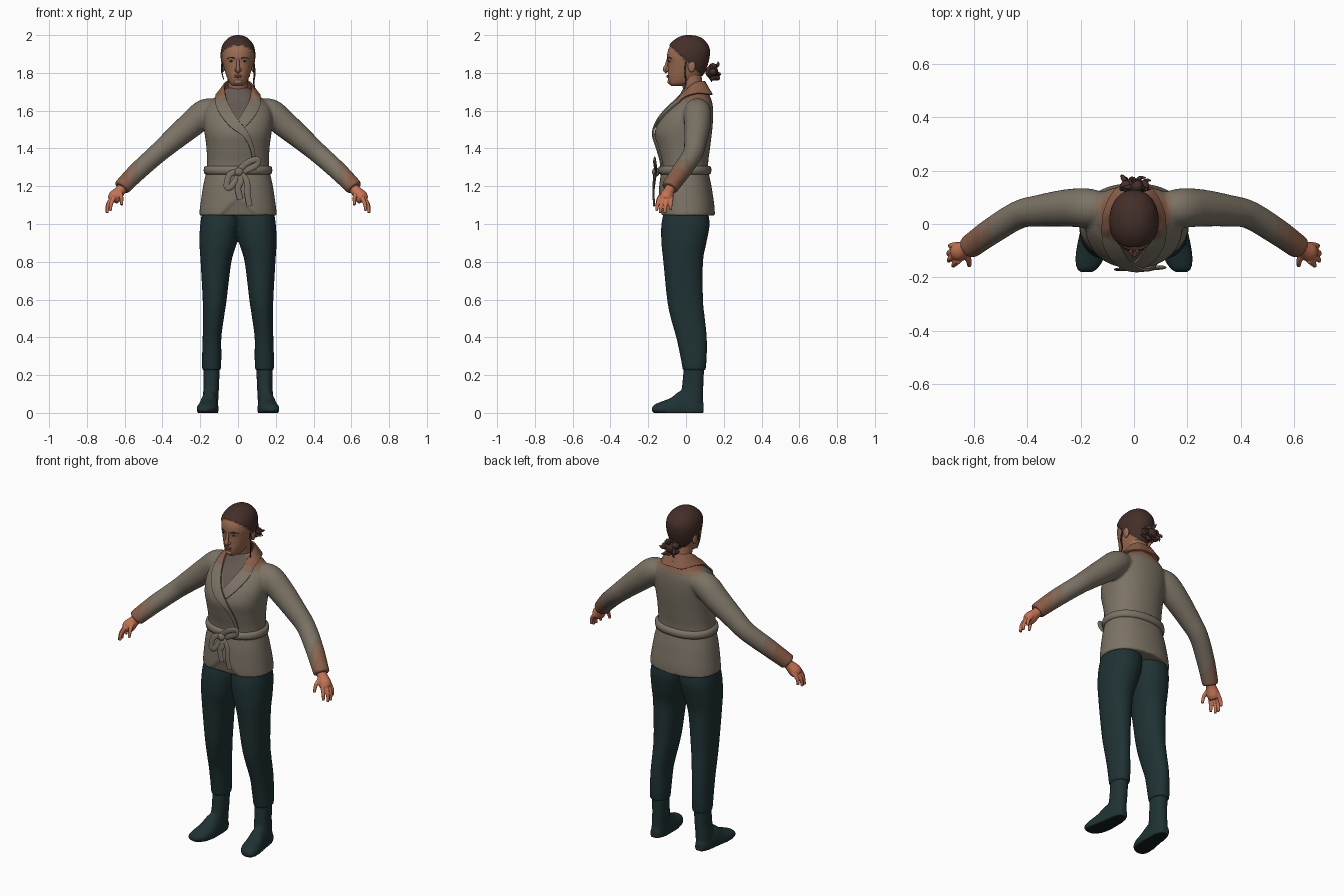
import bpy, bmesh, math, random
from math import sin, cos, pi
from mathutils import Vector, Matrix
from mathutils.bvhtree import BVHTree

if "Cube" in bpy.data.objects:
    bpy.data.objects.remove(bpy.data.objects["Cube"], do_unlink=True)
random.seed(4)

def material(name, r, g, b):
    m = bpy.data.materials.new(name)
    m.use_nodes = True
    m.diffuse_color = (r, g, b, 1)
    m.node_tree.nodes["Principled BSDF"].inputs["Base Color"].default_value = (r, g, b, 1)
    return m

JACKET = material("jacket taupe", .20, .17, .13)
FADE = material("jacket tan", .22, .14, .095)
TAN = material("jacket brown", .25, .11, .065)
SHIRT = material("shirt grey", .13, .10, .085)
FACE = material("face skin", .33, .15, .085)
HAND = material("hand skin", .55, .17, .09)
HAIR = material("hair brown", .058, .028, .022)
PANTS = material("trouser teal", .014, .032, .034)
SOLE = material("sole black", .007, .012, .013)
EYE = material("eye grey", .35, .28, .24)

def spline(pts, n):
    """Smooth interpolation through tuples of any length."""
    out = []
    for i in range(len(pts) - 1):
        a, b, c, d = (pts[max(0, min(len(pts) - 1, i + k))] for k in (-1, 0, 1, 2))
        for s in range(n):
            t = s / n
            out.append(tuple(q + .5 * t * (r - p + t * (2*p - 5*q + 4*r - w + t * (3*(q - r) + w - p)))
                             for p, q, r, w in zip(a, b, c, d)))
    return out + [tuple(pts[-1])]

def loft(bm, rings, cap=True):
    rows = [[bm.verts.new(p) for p in ring] for ring in rings]
    n = len(rows[0])
    for a, b in zip(rows, rows[1:]):
        for i in range(n):
            bm.faces.new((a[i], a[(i + 1) % n], b[(i + 1) % n], b[i]))
    if cap:
        bm.faces.new(rows[0][::-1])
        bm.faces.new(rows[-1])
    bmesh.ops.recalc_face_normals(bm, faces=bm.faces)

def section(z, x0, x1, yf, yb, e=2.2, n=48):
    """Horizontal superellipse ring."""
    def f(v):
        return math.copysign(abs(v) ** (2 / e), v)
    return [Vector(((x0 + x1) / 2 + (x1 - x0) / 2 * f(cos(2*pi*i/n)),
                    (yf + yb) / 2 + (yb - yf) / 2 * f(sin(2*pi*i/n)), z)) for i in range(n)]

def tube(bm, path, flat=1.0, n=16, steps=6):
    """Round or flattened tube along (x, y, z, radius) points."""
    pts = spline(path, steps)
    rings = []
    for i, p in enumerate(pts):
        t = (Vector(pts[min(i + 1, len(pts) - 1)][:3]) - Vector(pts[max(i - 1, 0)][:3])).normalized()
        side = t.cross(Vector((0, 1, 0.01))).normalized()
        up = side.cross(t)
        rings.append([Vector(p[:3]) + p[3] * (side * cos(2*pi*k/n) + up * flat * sin(2*pi*k/n)) for k in range(n)])
    loft(bm, rings)

def ball(bm, c, s):
    bmesh.ops.create_uvsphere(bm, u_segments=20, v_segments=12, radius=1,
                              matrix=Matrix.Translation(c) @ Matrix.Diagonal((*s, 1)))

def build(name, bm, mats, rule=None, voxel=0, relax=0, mirror=False, thick=0, angle=60):
    """Turn a bmesh into a finished, shaded object."""
    me = bpy.data.meshes.new(name)
    bm.to_mesh(me)
    bm.free()
    ob = bpy.data.objects.new(name, me)
    bpy.context.collection.objects.link(ob)
    if voxel:
        r = ob.modifiers.new("blend", 'REMESH')
        r.mode, r.voxel_size = 'VOXEL', voxel
    if relax:
        s = ob.modifiers.new("relax", 'SMOOTH')
        s.factor, s.iterations = .5, relax
    if thick:
        s = ob.modifiers.new("thickness", 'SOLIDIFY')
        s.thickness, s.offset = thick, 0
    if mirror:
        ob.modifiers.new("mirror", 'MIRROR')
    bpy.context.view_layer.update()
    done = bpy.data.meshes.new_from_object(ob.evaluated_get(bpy.context.evaluated_depsgraph_get()))
    ob.modifiers.clear()
    ob.data = done
    done.name = name
    done.materials.clear()
    for m in mats:
        done.materials.append(m)
    for p in done.polygons:
        p.use_smooth = True
        p.material_index = rule(p.center, p.normal) if rule else 0
    done.set_sharp_from_angle(angle=math.radians(angle))
    return ob

# Jacket: torso and sleeves blended into one body
torso = [(1.045, .206, -.145, .153), (1.10, .20, -.146, .15), (1.20, .185, -.142, .135), (1.30, .165, -.132, .117),
         (1.40, .167, -.152, .127), (1.48, .177, -.166, .137), (1.55, .183, -.142, .143), (1.61, .175, -.097, .143),
         (1.65, .145, -.058, .137), (1.69, .095, -.03, .12), (1.72, .06, -.015, .09)]
rings = [section(z, -w, w, f, b) for z, w, f, b in spline(torso, 6)]
for ring in rings:
    for p in ring:
        if p.y < 0:   # front hem opens in an inverted V
            p.z = max(p.z, 1.045 + .095 * max(0, 1 - abs(p.x) / .1))
bm = bmesh.new()
loft(bm, rings)
sleeve = [(.10, .06, 1.605, .055), (.17, .06, 1.59, .073), (.25, .06, 1.525, .07), (.35, .05, 1.44, .06),
          (.43, .035, 1.37, .053), (.53, -.025, 1.28, .05), (.60, -.075, 1.21, .046), (.617, -.087, 1.19, .045)]
for s in (1, -1):
    tube(bm, [(s * x, y, z, r) for x, y, z, r in sleeve], n=24)

def jacket_colour(c, n):
    x = abs(c.x)
    if c.z > 1.56 and c.y < .0 and x < (c.z - 1.55) * .6 and x < .075:
        return 3
    if x > .58 or (c.z > 1.665 and x < .125):
        return 2
    if x > .535 or (c.z > 1.645 and x < .14):
        return 1
    return 0

jacket = build("jacket", bm, [JACKET, FADE, TAN, SHIRT], jacket_colour, voxel=.008, relax=4)
tree = BVHTree.FromPolygons([v.co for v in jacket.data.vertices], [p.vertices for p in jacket.data.polygons])

def on_front(x, y, z, off):
    hit = tree.ray_cast(Vector((x, -1, z)), Vector((0, 1, 0)))[0]
    return Vector((x, min(y, hit.y - off) if hit and y < 0 else y, z))

# Shawl collar: one strip per side, the right one wraps across the front
inner = [(0, .10, 1.75), (.045, .088, 1.755), (.068, .045, 1.745), (.07, 0, 1.705), (.057, -.04, 1.65),
         (.032, -.08, 1.60), (0, -.12, 1.55)]
outer = [(0, .137, 1.685), (.065, .13, 1.685), (.108, .055, 1.69), (.118, -.015, 1.665), (.113, -.06, 1.615),
         (.08, -.1, 1.56), (.035, -.12, 1.51)]
wrap_in = [(-.055, -.13, 1.48), (-.085, -.13, 1.40), (-.095, -.12, 1.30)]
wrap_out = [(-.03, -.13, 1.46), (-.068, -.13, 1.385), (-.08, -.12, 1.30)]
for name, s, off, a, b in (("left_collar", 1, .005, inner, outer),
                           ("right_collar", -1, .011, inner + wrap_in, outer + wrap_out)):
    bm = bmesh.new()
    rows = []
    for p, q in zip(spline(a, 8), spline(b, 8)):
        row = []
        for k in range(6):
            x, y, z = Vector(p).lerp(Vector(q), k / 5)
            row.append(bm.verts.new(on_front(s * x, y - .012 * sin(pi * k / 5) * (y < 0), z, off)))
        rows.append(row)
    for r0, r1 in zip(rows, rows[1:]):
        for k in range(5):
            bm.faces.new((r0[k], r0[k + 1], r1[k + 1], r1[k]))
    bmesh.ops.recalc_face_normals(bm, faces=bm.faces)
    build(name, bm, [JACKET, FADE, TAN], lambda c, n: 2 if c.z > 1.675 else 1 if c.z > 1.65 else 0, thick=.009)

# Tied sash: band, knot, two loops and two hanging ends
bm = bmesh.new()
band = [(1.262, .001), (1.268, .011), (1.285, .014), (1.302, .011), (1.308, .001)]
loft(bm, [section(z, -.168 - o, .168 + o, -.134 - o, .121 + o) for z, o in band])
build("sash_band", bm, [JACKET])
bm = bmesh.new()
ball(bm, (.005, -.16, 1.275), (.024, .02, .024))
for pts in ([(.0, -.16, 1.28), (.05, -.168, 1.325), (.1, -.165, 1.342), (.095, -.16, 1.31), (.01, -.16, 1.27)],
            [(.0, -.16, 1.28), (-.045, -.168, 1.26), (-.06, -.17, 1.2), (-.035, -.17, 1.2), (.01, -.16, 1.27)],
            [(.0, -.16, 1.28), (.045, -.17, 1.23), (.05, -.172, 1.16), (.062, -.168, 1.095)],
            [(.0, -.16, 1.28), (.015, -.17, 1.23), (.0, -.172, 1.19), (.012, -.172, 1.13)]):
    tube(bm, [(*p, .016) for p in pts], flat=.35, n=10)
build("sash_bow", bm, [JACKET])

# Trousers: two legs blended at the hips
leg = [(1.09, -.01, .185, -.11, .11), (1.0, -.01, .20, -.13, .125), (.9, .006, .204, -.13, .108),
       (.8, .035, .198, -.12, .09), (.6, .06, .187, -.10, .09), (.5, .075, .185, -.08, .1),
       (.4, .088, .187, -.052, .11), (.3, .088, .19, -.03, .11), (.225, .09, .19, -.017, .104)]
bm = bmesh.new()
for s in (1, -1):
    loft(bm, [section(z, *sorted((s * a, s * b)), f, k) for z, a, b, f, k in spline(leg, 6)])
build("trousers", bm, [PANTS], voxel=.008, relax=4)

# Boots: shaft and foot blended
shaft = [(.26, .097, .183, -.01, .097), (.15, .1, .182, -.02, .092), (.08, .104, .187, -.03, .09), (.003, .106, .19, -.03, .09)]
foot = [(.094, .125, .172, .05), (.05, .107, .19, .1), (-.02, .104, .2, .12), (-.08, .104, .213, .08),
        (-.13, .113, .219, .06), (-.165, .135, .214, .045), (-.18, .155, .2, .03)]
bm = bmesh.new()
loft(bm, [section(*r, 2.2, 32) for r in spline(shaft, 5)])
loft(bm, [[Vector(((a + b) / 2 + (b - a) / 2 * cos(2*pi*i/32), y, max(-.001, .02 + (h - .02) * sin(2*pi*i/32))))
           for i in range(32)] for y, a, b, h in spline(foot, 5)])
build("boots", bm, [PANTS, SOLE], lambda c, n: int(c.z < .012 and n.z < -.5), voxel=.006, relax=3, mirror=True)

# Hands: palm, fingers and thumb blended
bm = bmesh.new()
tube(bm, [(.60, -.075, 1.205, .027), (.625, -.09, 1.175, .029), (.65, -.103, 1.145, .036), (.664, -.108, 1.125, .03)], n=16)
fingers = [((.655, -.135, 1.145), (.672, -.15, 1.105), (.676, -.156, 1.07)),
           ((.667, -.117, 1.14), (.688, -.13, 1.1), (.693, -.137, 1.058)),
           ((.668, -.097, 1.135), (.690, -.107, 1.1), (.694, -.112, 1.058)),
           ((.66, -.078, 1.14), (.683, -.081, 1.11), (.688, -.082, 1.075)),
           ((.625, -.11, 1.17), (.617, -.142, 1.14), (.616, -.155, 1.1))]
for f in fingers:
    tube(bm, [(*p, r) for p, r in zip(f, (.013, .0105, .008))], n=10)
build("hands", bm, [HAND], voxel=.0035, relax=3, mirror=True)

# Head and hair cap, with the hair standing slightly proud
skull = [(1.73, .022, -.078, -.02), (1.745, .043, -.09, .03), (1.78, .06, -.096, .075), (1.81, .07, -.096, .095),
         (1.85, .08, -.096, .11), (1.885, .085, -.1, .118), (1.92, .083, -.095, .12), (1.95, .073, -.078, .108),
         (1.975, .052, -.05, .085), (1.988, .03, -.022, .058), (1.993, .008, .0, .03)]
def is_hair(c, n=None):
    return int(c.z > 1.95 or (c.z > 1.765 and c.y > -.09 + (1.95 - c.z) * 1.05))
bm = bmesh.new()
loft(bm, [section(z, -w, w, f, b, 2.15, 72) for z, w, f, b in spline(skull, 8)])
bm.normal_update()
for v in bm.verts:
    if is_hair(v.co):
        v.co += v.normal * .007
build("head", bm, [FACE, HAIR], is_hair)
bm = bmesh.new()
tube(bm, [(0, .05, 1.62, .055), (0, .042, 1.69, .052), (0, .025, 1.79, .056)], n=24)
build("neck", bm, [FACE])

# Face features
bm = bmesh.new()
tube(bm, [(0, -.094, 1.875, .007), (0, -.104, 1.84, .009), (0, -.111, 1.818, .012), (0, -.098, 1.804, .01)], n=12)
ball(bm, (0, -.086, 1.753), (.022, .012, .014))
for s in (1, -1):
    ball(bm, (s * .011, -.1, 1.815), (.009, .009, .008))
    ball(bm, (s * .08, .03, 1.835), (.01, .02, .032))
build("nose_chin_and_ears", bm, [FACE])
for name, mat, c, size in (("eyes", EYE, (.034, -.085, 1.863), (.014, .007, .006)),
                           ("irises", SOLE, (.034, -.089, 1.863), (.006, .005, .0055))):
    bm = bmesh.new()
    ball(bm, c, size)
    build(name, bm, [mat], mirror=True)
bm = bmesh.new()
ball(bm, (0, -.096, 1.785), (.024, .007, .004))
ball(bm, (0, -.096, 1.779), (.02, .008, .005))
build("lips", bm, [TAN])
bm = bmesh.new()
tube(bm, [(.016, -.098, 1.876, .003), (.036, -.091, 1.882, .0035), (.058, -.073, 1.876, .002)], n=8)
build("eyebrows", bm, [HAIR], mirror=True)

# Hair bun: coils and loose tufts, plus strands by the ears
bm = bmesh.new()
ball(bm, (0, .137, 1.805), (.042, .034, .036))
for k in range(5):
    a = 2 * pi * k / 5
    ball(bm, (.036 * cos(a), .142, 1.805 + .03 * sin(a)), (.022, .022, .018))
for k in range(14):
    a = 2 * pi * k / 14
    reach = random.uniform(.05, .072)
    y = random.uniform(.125, .18)
    tube(bm, [(.02 * cos(a), .14, 1.805 + .02 * sin(a), .012), (.045 * cos(a + .3), y, 1.805 + .038 * sin(a + .3), .009),
              (reach * cos(a + .5), y, 1.805 + .8 * reach * sin(a + .5), .002)], n=6, steps=3)
tube(bm, [(.082, .0, 1.86, .005), (.088, -.005, 1.80, .005), (.083, .0, 1.75, .004), (.09, -.01, 1.715, .002)], n=6)
tube(bm, [(-.082, .0, 1.86, .005), (-.086, .0, 1.81, .004), (-.076, .005, 1.765, .002)], n=6)
build("hair_bun", bm, [HAIR])
